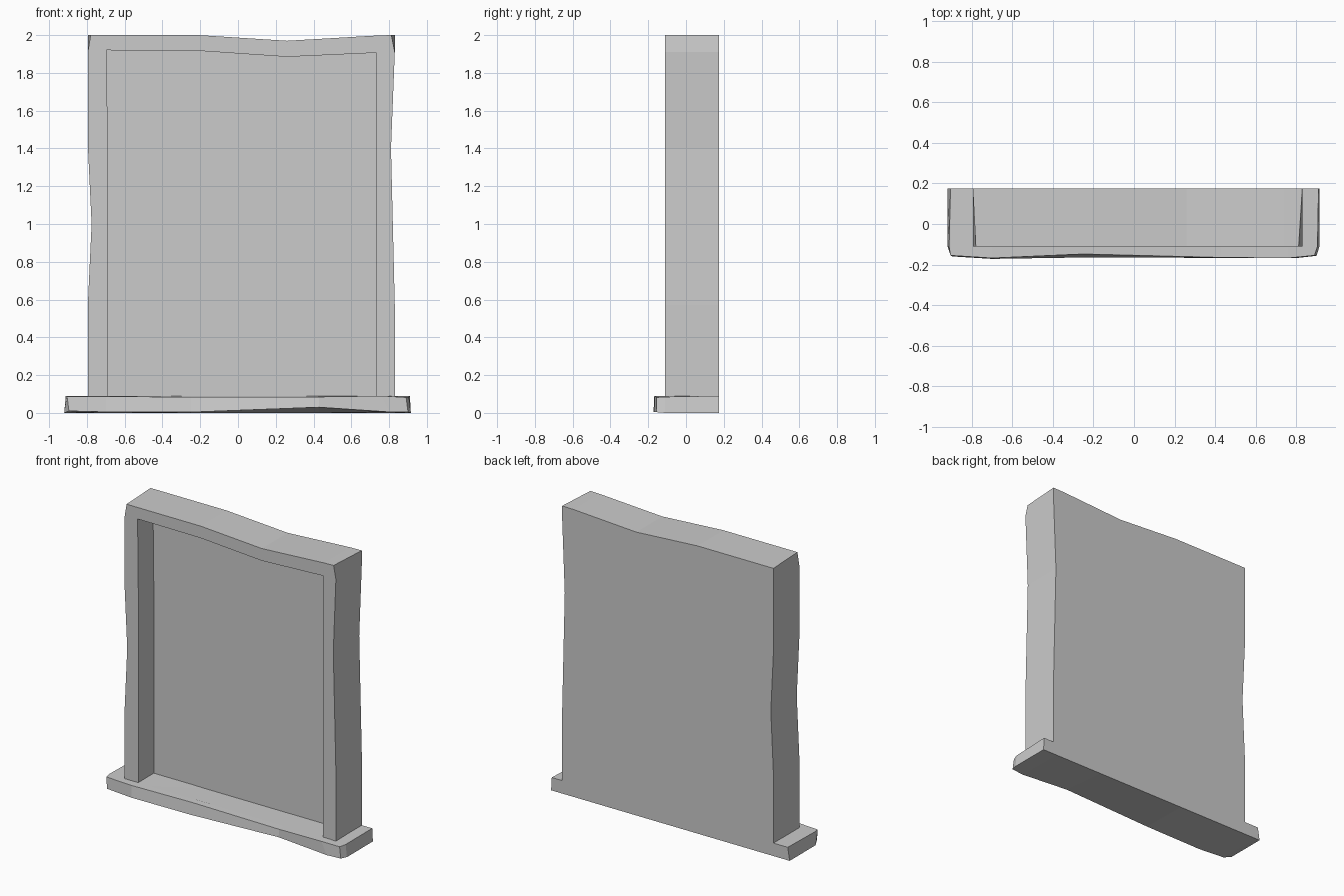
import bpy

if "Cube" in bpy.data.objects:
    bpy.data.objects.remove(bpy.data.objects["Cube"])


def make_mesh(name, verts, faces):
    mesh = bpy.data.meshes.new(name)
    mesh.from_pydata(verts, [], faces)
    mesh.update()
    obj = bpy.data.objects.new(name, mesh)
    bpy.context.collection.objects.link(obj)
    # consistent outward normals
    bpy.context.view_layer.objects.active = obj
    obj.select_set(True)
    bpy.ops.object.mode_set(mode='EDIT')
    bpy.ops.mesh.select_all(action='SELECT')
    bpy.ops.mesh.normals_make_consistent(inside=False)
    bpy.ops.object.mode_set(mode='OBJECT')
    obj.select_set(False)
    return obj


def loft(name, rings, caps=True):
    """Join equal-length closed rings of points into a solid."""
    n = len(rings[0])
    faces = []
    for r in range(len(rings) - 1):
        for i in range(n):
            j = (i + 1) % n
            faces.append((r * n + i, r * n + j, (r + 1) * n + j, (r + 1) * n + i))
    if caps:
        faces.append(tuple(range(n)))
        faces.append(tuple(range((len(rings) - 1) * n, len(rings) * n)))
    return make_mesh(name, [p for ring in rings for p in ring], faces)


BACK, FRONT, RECESS, BASE = 0.175, -0.11, 0.06, 0.088

# Window frame: worn outline running up the left, across the top, down the right
front_outline = [(-0.795, BASE), (-0.795, 0.57), (-0.775, 1.0), (-0.795, 1.42),
                 (-0.795, 1.91), (-0.78, 2.0), (-0.21, 2.0), (0.26, 1.97),
                 (0.74, 1.998), (0.812, 2.0), (0.83, 1.91), (0.81, 1.4),
                 (0.83, 0.57), (0.83, BASE)]
back_outline = list(front_outline)
back_outline[5] = (-0.795, 2.0)
back_outline[9] = (0.83, 2.0)

# Recess opening, matched point for point with the outline
opening = [(-0.69, BASE), (-0.69, 0.57), (-0.69, 1.0), (-0.69, 1.42),
           (-0.695, 1.88), (-0.695, 1.92), (-0.21, 1.917), (0.26, 1.885),
           (0.70, 1.905), (0.73, 1.907), (0.73, 1.87), (0.73, 1.4),
           (0.73, 0.57), (0.73, BASE)]


def at_depth(points, y):
    return [(x, y, z) for x, z in points]


loft("window_frame", [at_depth(back_outline, BACK), at_depth(front_outline, FRONT),
                      at_depth(opening, FRONT), at_depth(opening, RECESS)])

# Sill: cross-sections along x as (bottom x, y, z, top x, y, z) of the front edge
sections = [(-0.92, -0.11, 0.0, -0.912, -0.11, 0.09),
            (-0.895, -0.16, 0.01, -0.905, -0.155, 0.088),
            (-0.70, -0.172, 0.005, -0.70, -0.168, 0.088),
            (-0.25, -0.165, 0.004, -0.25, -0.148, 0.083),
            (0.43, -0.167, 0.03, 0.43, -0.165, 0.085),
            (0.80, -0.168, 0.005, 0.76, -0.168, 0.09),
            (0.90, -0.157, 0.004, 0.89, -0.155, 0.082),
            (0.915, -0.11, 0.0, 0.905, -0.11, 0.085)]
rings = []
for i, (xb, yb, zb, xt, yt, zt) in enumerate(sections):
    end_b = {0: -0.92, 7: 0.915}.get(i, xb)
    end_t = {0: -0.905, 7: 0.91}.get(i, xt)
    rings.append([(end_b, BACK, 0.0), (xb, yb, zb), (xt, yt, zt), (end_t, BACK, 0.09)])
loft("window_sill", rings)
